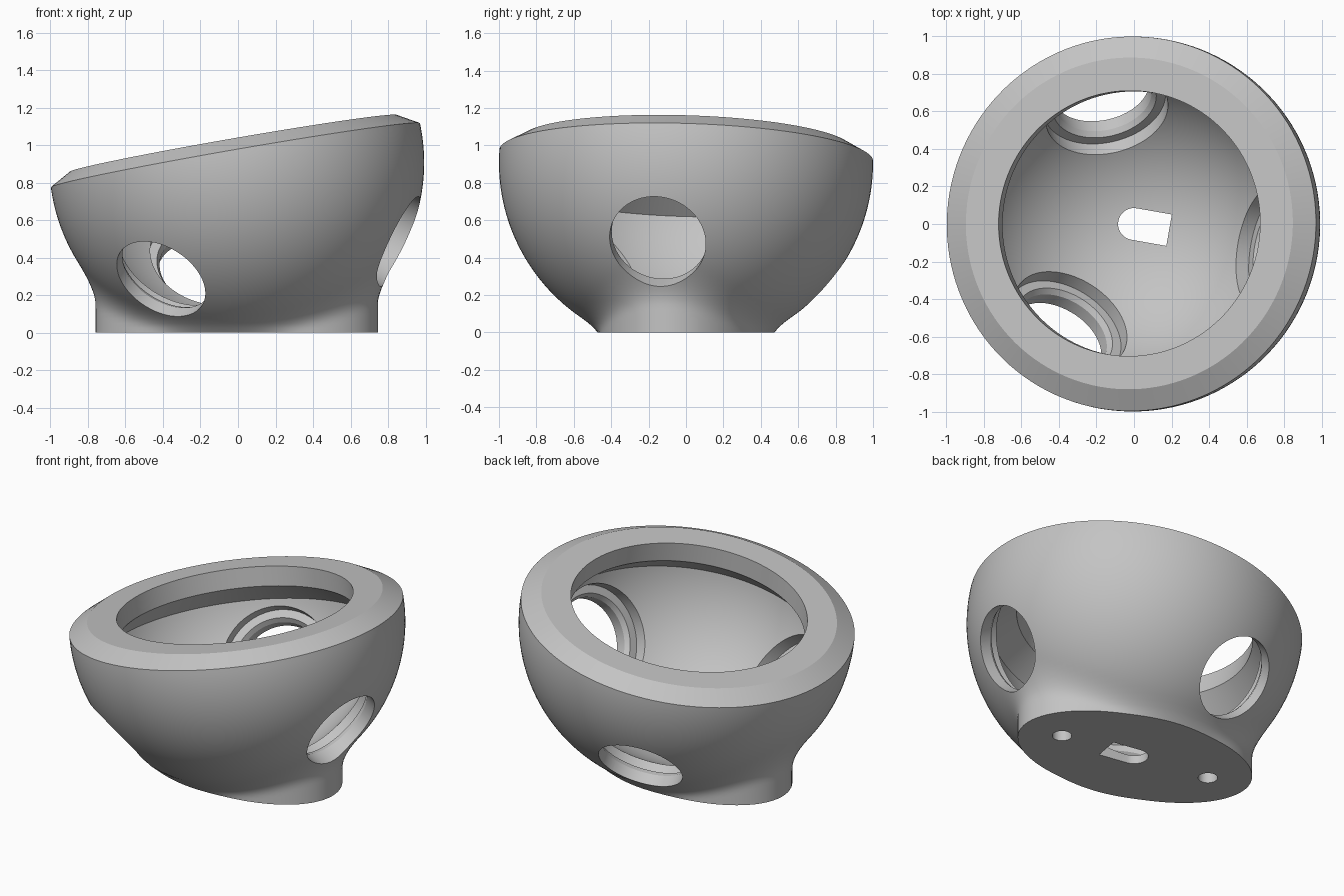
import bpy, bmesh, math
from mathutils import Matrix, Vector

if "Cube" in bpy.data.objects:
    bpy.data.objects.remove(bpy.data.objects["Cube"])

CENTRE = Vector((-0.007, 0.0, 0.907))
TURN = Matrix.Rotation(math.radians(-10), 4, 'Z')
LEVEL = Matrix.Translation(CENTRE) @ TURN
TILTED = LEVEL @ Matrix.Rotation(math.radians(-10), 4, 'Y')
FLOOR = Matrix.Translation((CENTRE.x, 0, 0)) @ TURN
N = 128

grey = bpy.data.materials.new("light_grey")
grey.diffuse_color = (0.55, 0.55, 0.55, 1)
grey.use_nodes = True
grey.node_tree.nodes["Principled BSDF"].inputs["Base Color"].default_value = grey.diffuse_color


def loft(name, rings):
    """Closed solid through a list of equal-length rings of points."""
    bm = bmesh.new()
    loops = [[bm.verts.new(p) for p in ring] for ring in rings]
    n = len(loops[0])
    for a, b in zip(loops, loops[1:]):
        for i in range(n):
            j = (i + 1) % n
            bm.faces.new((a[i], a[j], b[j], b[i]))
    bm.faces.new(loops[0][::-1])
    bm.faces.new(loops[-1])
    bmesh.ops.recalc_face_normals(bm, faces=bm.faces)
    mesh = bpy.data.meshes.new(name)
    bm.to_mesh(mesh)
    bm.free()
    mesh.materials.append(grey)
    ob = bpy.data.objects.new(name, mesh)
    bpy.context.collection.objects.link(ob)
    return ob


def ring(radius, z, matrix, n=N):
    """Ring of points; radius is a number or a function of the angle."""
    points = []
    for i in range(n):
        t = 2 * math.pi * i / n
        r = radius(t) if callable(radius) else radius
        points.append(matrix @ Vector((r * math.cos(t), r * math.sin(t), z)))
    return points


def lathe(name, profile, matrix, n=N):
    return loft(name, [ring(r, z, matrix, n) for r, z in profile])


def arc(radius, low, high, steps):
    """Sphere profile between two latitudes in degrees."""
    angles = [math.radians(low + (high - low) * i / steps) for i in range(steps + 1)]
    return [(radius * math.cos(t), radius * math.sin(t)) for t in angles]


def smooth_max(a, b, k=0.11):
    h = max(k - abs(a - b), 0)
    return max(a, b) + h * h / (4 * k)


def foot_radius(z):
    """Oval foot blended into the unit sphere at height z."""
    ball = math.sqrt(1 - (CENTRE.z - z) ** 2)
    a, b = 0.76, 0.455
    return lambda t: smooth_max(ball, a * b / math.hypot(b * math.cos(t), a * math.sin(t)))


def cut(target, other):
    mod = target.modifiers.new("cut", 'BOOLEAN')
    mod.operation, mod.object, mod.solver = 'DIFFERENCE', other, 'EXACT'
    bpy.context.view_layer.objects.active = target
    bpy.ops.object.modifier_apply(modifier=mod.name)
    bpy.data.objects.remove(other)


# Outer shell: oval foot, then sphere slices that lean until they meet the tilted rim
rings = [ring(foot_radius(0.025 * i), 0.025 * i, FLOOR) for i in range(21)]
start, rim = 0.5 - CENTRE.z, 0.04
for i in range(1, 21):
    f = i / 20
    d = start + (rim - start) * f
    lean = LEVEL @ Matrix.Rotation(math.radians(-10 * f), 4, 'Y')
    rings.append(ring(math.sqrt(1 - d * d), d, lean))
rings.append(ring(0.885, 0.104, TILTED))   # rim chamfer
bowl = loft("bowl", rings)

# Ball cavity with an overhanging lip and round opening
cavity = lathe("cavity", arc(0.856, -89, -9.8, 42) + [(0.708, -0.02), (0.708, 0.3)], TILTED)
cut(bowl, cavity)

# Three stepped bearing windows pointing out and down
for k in range(3):
    aim = (TILTED @ Matrix.Rotation(math.radians(120 * k), 4, 'Z')
           @ Matrix.Rotation(math.radians(90 + 35.5), 4, 'Y'))
    cut(bowl, lathe("window", [(0.33, 0.6), (0.33, 0.866), (0.28, 0.866),
                               (0.26, 0.895), (0.26, 1.3)], aim, 96))

# Slot through the floor, rounded at one end
outline = [(0.085 * math.cos(t), 0.085 * math.sin(t))
           for t in (math.pi * (0.5 + i / 20) for i in range(21))] + [(0.19, -0.085), (0.19, 0.085)]
cut(bowl, loft("slot", [[TURN @ Vector((x, y, z)) for x, y in outline] for z in (-0.1, 0.3)]))

# Two blind screw holes under the foot
for side in (-1, 1):
    cut(bowl, lathe("screw_hole", [(0.058, -0.1), (0.058, 0.14)],
                    FLOOR @ Matrix.Translation((side * 0.5, 0, 0)), 32))

bpy.ops.object.select_all(action='DESELECT')
bowl.select_set(True)
bpy.context.view_layer.objects.active = bowl
bpy.ops.object.shade_smooth_by_angle(angle=math.radians(25))
